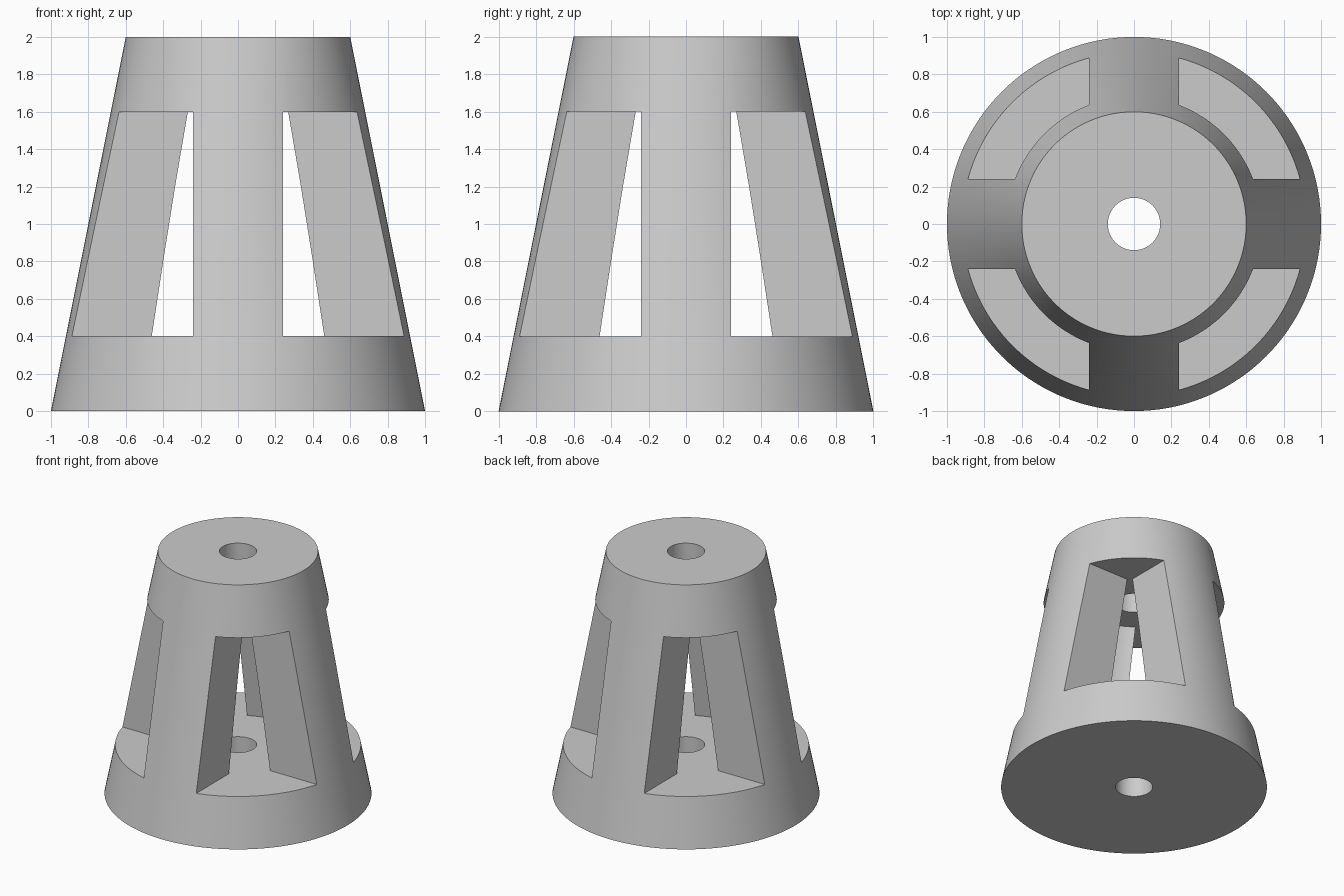
import bpy
import bmesh
import math

cube = bpy.data.objects.get("Cube")
if cube:
    bpy.data.objects.remove(cube, do_unlink=True)

LEG_HALF = 0.24            # half the width of a leg
LEG_STEPS, GAP_STEPS = 14, 24
QUARTER_STEPS = LEG_STEPS + GAP_STEPS
COUNT = 4 * QUARTER_STEPS

grey = bpy.data.materials.new("plain grey")
grey.use_nodes = True
colour = (0.6, 0.6, 0.6, 1)
grey.diffuse_color = colour
grey.node_tree.nodes["Principled BSDF"].inputs["Base Color"].default_value = colour

bm = bmesh.new()


def ring(r, z):
    """Circle of vertices whose leg columns keep a constant width at any radius."""
    half = math.asin(LEG_HALF / max(r, 0.36))
    verts = []
    for i in range(COUNT):
        quarter, step = divmod(i, QUARTER_STEPS)
        if step < LEG_STEPS:
            a = -half + 2 * half * step / LEG_STEPS
        else:
            a = half + (math.pi / 2 - 2 * half) * (step - LEG_STEPS) / GAP_STEPS
        a += quarter * math.pi / 2
        verts.append(bm.verts.new((r * math.cos(a), r * math.sin(a), z)))
    return verts


ALL = range(COUNT)
LEGS = [i for i in ALL if i % QUARTER_STEPS < LEG_STEPS]
GAPS = [i for i in ALL if i % QUARTER_STEPS >= LEG_STEPS]


def skin(start, end, columns=ALL):
    for i in columns:
        j = (i + 1) % COUNT
        bm.faces.new((start[i], start[j], end[j], end[i]))


# Rings of the base, the legs and the cap
base_hole_low, base_hole_high = ring(0.14, 0), ring(0.14, 0.4)
cap_hole_low, cap_hole_high = ring(0.14, 1.6), ring(0.14, 2)
base_rim, cap_rim = ring(1, 0), ring(0.6, 2)
leg_levels = [0.4, 0.8, 1.2, 1.6]
leg_outer = [ring(1 - 0.2 * z, z) for z in leg_levels]
leg_inner = [ring(0.52 - 0.16 * (z - 0.4) / 1.2, z) for z in leg_levels]

# Base disc: underside, tapered side, floor, window sills and hole
skin(base_hole_low, base_rim)
skin(base_rim, leg_outer[0])
skin(leg_outer[0], leg_inner[0], GAPS)
skin(leg_inner[0], base_hole_high)
skin(base_hole_high, base_hole_low)

# Four legs: outer, inner and straight side faces
for k in range(len(leg_levels) - 1):
    out_low, out_high = leg_outer[k], leg_outer[k + 1]
    in_low, in_high = leg_inner[k], leg_inner[k + 1]
    skin(out_low, out_high, LEGS)
    skin(in_high, in_low, LEGS)
    for first in range(0, COUNT, QUARTER_STEPS):
        last = first + LEG_STEPS
        bm.faces.new((out_low[last], in_low[last], in_high[last], out_high[last]))
        bm.faces.new((in_low[first], out_low[first], out_high[first], in_high[first]))

# Cap disc: ceiling, window heads, tapered side, top and hole
skin(cap_hole_low, leg_inner[-1])
skin(leg_inner[-1], leg_outer[-1], GAPS)
skin(leg_outer[-1], cap_rim)
skin(cap_rim, cap_hole_high)
skin(cap_hole_high, cap_hole_low)

mesh = bpy.data.meshes.new("tapered_body")
bm.to_mesh(mesh)
bm.free()
mesh.materials.append(grey)
body = bpy.data.objects.new("tapered_body", mesh)
bpy.context.collection.objects.link(body)

bpy.ops.object.select_all(action="DESELECT")
body.select_set(True)
bpy.context.view_layer.objects.active = body
bpy.ops.object.shade_smooth_by_angle(angle=math.radians(30))
